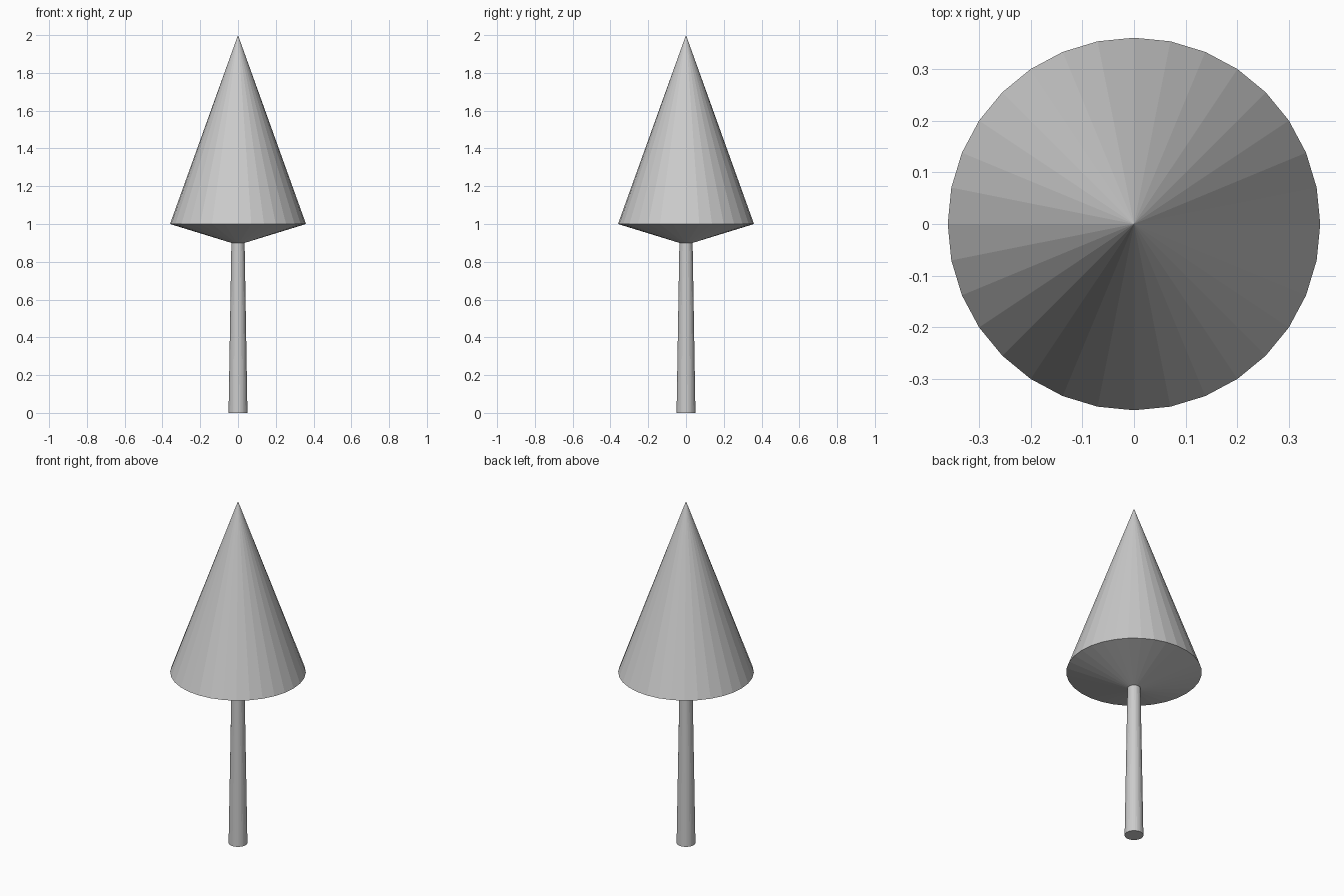
import bpy
import math

if "Cube" in bpy.data.objects:
    bpy.data.objects.remove(bpy.data.objects["Cube"])

SIDES = 32


def lathe(name, profile):
    """Turn a (radius, z) profile around z; radius 0 gives a single tip vertex."""
    verts, faces, rings = [], [], []
    for r, z in profile:
        count = SIDES if r > 0 else 1
        rings.append([len(verts) + i for i in range(count)])
        for i in range(count):
            a = 2 * math.pi * i / SIDES
            verts.append((r * math.cos(a), r * math.sin(a), z))
    for low, high in zip(rings, rings[1:]):
        for i in range(SIDES):
            j = (i + 1) % SIDES
            if len(high) == 1:
                faces.append((low[i], low[j], high[0]))
            else:
                faces.append((low[i], low[j], high[j], high[i]))
    mesh = bpy.data.meshes.new(name)
    mesh.from_pydata(verts, [], faces)
    obj = bpy.data.objects.new(name, mesh)
    bpy.context.collection.objects.link(obj)
    return obj, rings


def lathe_with_base(name, profile):
    """Lathe plus a flat face closing the lowest ring."""
    obj, rings = lathe(name, profile)
    mesh = obj.data
    verts = [v.co[:] for v in mesh.vertices]
    faces = [tuple(p.vertices) for p in mesh.polygons]
    faces.append(tuple(reversed(rings[0])))
    mesh.clear_geometry()
    mesh.from_pydata(verts, [], faces)
    mesh.update()
    return obj


# Tapered trunk, closed at the ground and open where it meets the crown
lathe_with_base("trunk", [(0.05, 0.0), (0.035, 0.9)])

# Conical crown with a shallow sloped underside
lathe("crown", [(0.035, 0.9), (0.36, 1.0), (0.0, 2.0)])
